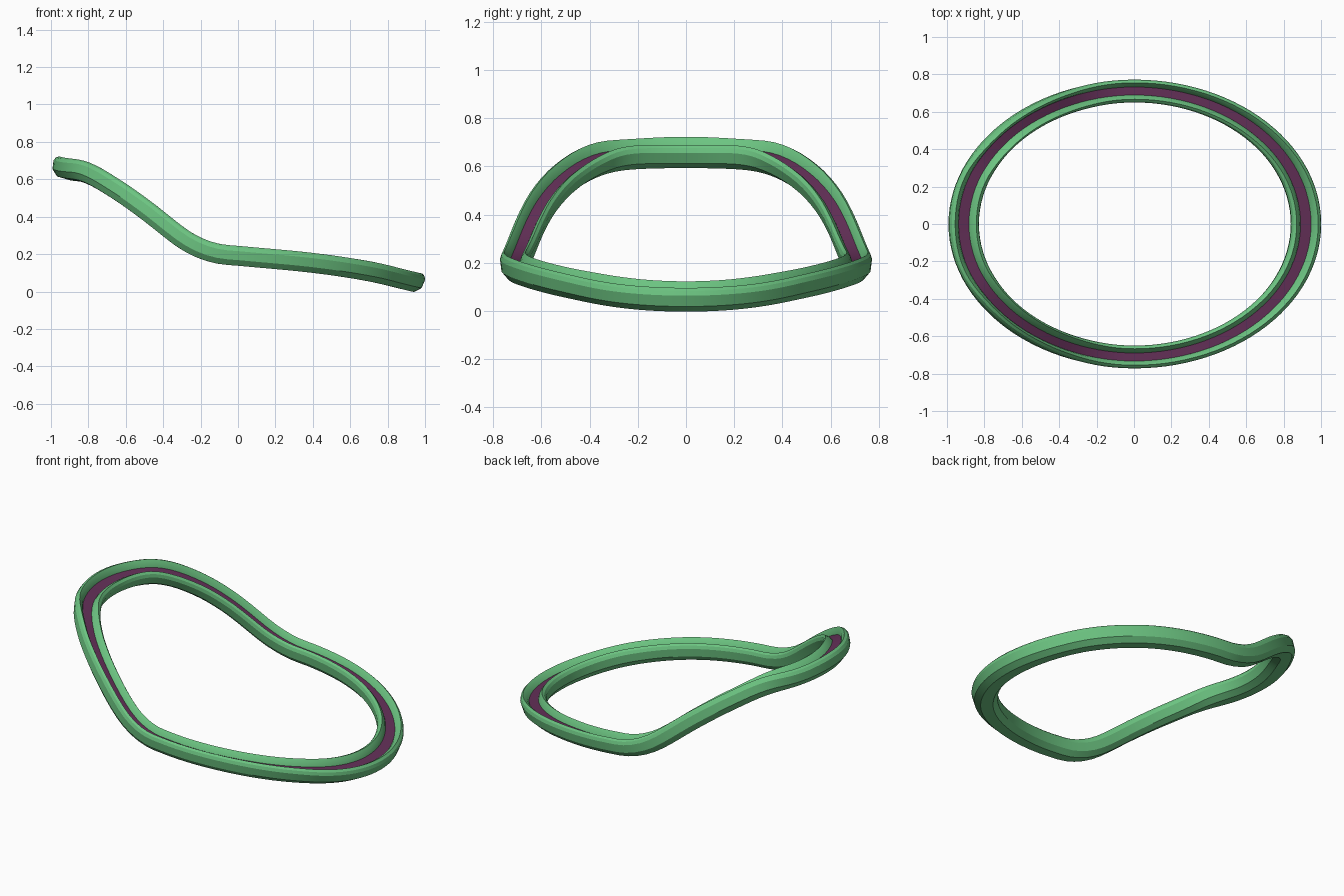
import bpy, bmesh, math
from mathutils import Vector

if "Cube" in bpy.data.objects:
    bpy.data.objects.remove(bpy.data.objects["Cube"])

# Height of the bent ring's centre line along x
KEYS = [(-0.93, 0.657), (-0.8, 0.63), (-0.65, 0.545), (-0.5, 0.44), (-0.3, 0.285),
        (-0.2, 0.23), (-0.1, 0.2), (0.0, 0.19), (0.4, 0.152), (0.7, 0.107), (0.915, 0.057)]
N = len(KEYS)


def key_slope(i):
    a, b = KEYS[max(i - 1, 0)], KEYS[min(i + 1, N - 1)]
    return (b[1] - a[1]) / (b[0] - a[0])


def height(x):
    if x <= KEYS[0][0]:
        return KEYS[0][1] + (x - KEYS[0][0]) * key_slope(0)
    for i in range(N - 1):
        (x0, z0), (x1, z1) = KEYS[i], KEYS[i + 1]
        if x <= x1:
            d, t = x1 - x0, (x - x0) / (x1 - x0)
            return (z0 * (2*t**3 - 3*t*t + 1) + key_slope(i) * d * (t**3 - 2*t*t + t)
                    + z1 * (3*t*t - 2*t**3) + key_slope(i + 1) * d * (t**3 - t*t))
    return KEYS[-1][1] + (x - KEYS[-1][0]) * key_slope(N - 1)


def material(name, color):
    m = bpy.data.materials.new(name)
    m.diffuse_color = color
    m.use_nodes = True
    m.node_tree.nodes["Principled BSDF"].inputs["Base Color"].default_value = m.diffuse_color
    return m


def sweep(name, profile, mat, closed, segments=112):
    """Sweep (across, up) profile points around the bent oval."""
    bm = bmesh.new()
    rings = []
    for k in range(segments):
        a = 2 * math.pi * k / segments
        x = 0.915 * math.cos(a)
        s = (height(x + 0.03) - height(x - 0.03)) / 0.06
        s -= 0.12 * max(0, -math.cos(a)) ** 8      # extra lean at the raised end
        along = Vector((1, 0, s)).normalized()
        normal = Vector((-s, 0, 1)).normalized()
        centre = Vector((x, 0.711 * math.sin(a), height(x)))
        ring = []
        for u, h in profile:
            p = centre + along * (0.082 * u * math.cos(a)) + normal * h
            p.y += 0.061 * u * math.sin(a)
            ring.append(bm.verts.new(p))
        rings.append(ring)
    n = len(profile)
    for k in range(segments):
        r, q = rings[k], rings[(k + 1) % segments]
        for j in range(n if closed else n - 1):
            i = (j + 1) % n
            bm.faces.new((r[j], q[j], q[i], r[i]))
    bmesh.ops.recalc_face_normals(bm, faces=bm.faces)
    me = bpy.data.meshes.new(name)
    bm.to_mesh(me)
    bm.free()
    ob = bpy.data.objects.new(name, me)
    bpy.context.collection.objects.link(ob)
    me.materials.append(mat)
    bpy.context.view_layer.objects.active = ob
    ob.select_set(True)
    bpy.ops.object.shade_smooth_by_angle(angle=math.radians(25))
    ob.select_set(False)
    return ob


# Faceted band with a channel along the top
half = [(0.3, 0.008), (0.46, 0.036), (0.72, 0.054), (0.9, 0.044), (1.0, 0.026),
        (0.9, -0.022), (0.48, -0.052)]
band = half + [(-u, h) for u, h in reversed(half)]
sweep("band", band, material("band_green", (0.15, 0.55, 0.22, 1)), True)

# Dark inlay lying in the channel
inlay = [(-0.37, 0.004), (-0.35, 0.017), (0.35, 0.017), (0.37, 0.004)]
sweep("inlay", inlay, material("inlay_purple", (0.13, 0.03, 0.1, 1)), True)
